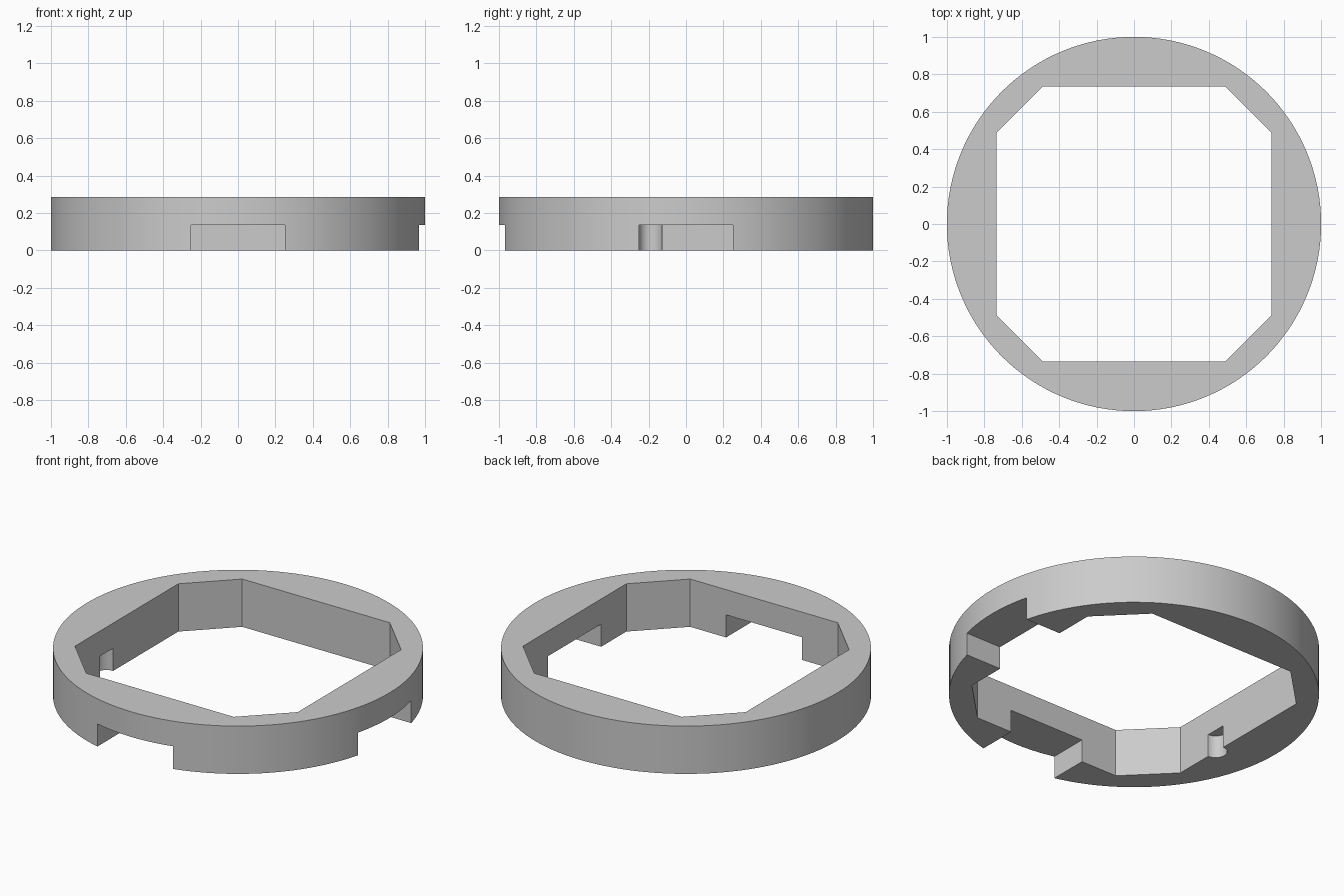
import bpy, bmesh, math

cube = bpy.data.objects.get("Cube")
if cube:
    bpy.data.objects.remove(cube, do_unlink=True)

HEIGHT = 0.285
NOTCH_TOP = 0.135
NOTCH_HALF = 0.25
FLAT = 0.735      # centre to long inner walls
CORNER = 0.487    # half length of long inner walls


def circle(radius, count, cx=0, cy=0):
    return [(cx + radius * math.cos(2 * math.pi * i / count),
             cy + radius * math.sin(2 * math.pi * i / count)) for i in range(count)]


def box(x0, x1, y0, y1):
    return [(x0, y0), (x1, y0), (x1, y1), (x0, y1)]


def prism(name, outline, bottom, top):
    """Upright prism over a counter-clockwise outline."""
    bm = bmesh.new()
    base = bm.faces.new([bm.verts.new((x, y, bottom)) for x, y in outline])
    moved = bmesh.ops.extrude_face_region(bm, geom=[base])["geom"]
    bmesh.ops.translate(bm, vec=(0, 0, top - bottom),
                        verts=[v for v in moved if isinstance(v, bmesh.types.BMVert)])
    bmesh.ops.recalc_face_normals(bm, faces=bm.faces)
    mesh = bpy.data.meshes.new(name)
    bm.to_mesh(mesh)
    bm.free()
    obj = bpy.data.objects.new(name, mesh)
    bpy.context.collection.objects.link(obj)
    return obj


def cut(target, cutter):
    """Subtract the cutter, apply, and discard it."""
    cutter.hide_render = True
    mod = target.modifiers.new("cut", "BOOLEAN")
    mod.operation = "DIFFERENCE"
    mod.solver = "EXACT"
    mod.object = cutter
    bpy.context.view_layer.objects.active = target
    bpy.ops.object.modifier_apply(modifier=mod.name)
    bpy.data.objects.remove(cutter, do_unlink=True)


# Round collar
ring = prism("collar_ring", circle(1.0, 128), 0, HEIGHT)

# Square opening with chamfered corners
opening = []
for sx, sy in ((1, 1), (-1, 1), (-1, -1), (1, -1)):
    pair = [(sx * FLAT, sy * CORNER), (sx * CORNER, sy * FLAT)]
    opening += pair if sx * sy > 0 else pair[::-1]
cut(ring, prism("opening_cutter", opening, -0.1, HEIGHT + 0.1))

# Notches under the front and the +x side
cut(ring, prism("front_notch_cutter",
                box(-NOTCH_HALF, NOTCH_HALF, -1.1, -0.6), -0.1, NOTCH_TOP))
cut(ring, prism("side_notch_cutter",
                box(0.6, 1.1, -NOTCH_HALF, NOTCH_HALF), -0.1, NOTCH_TOP))

# Half-round pocket in the -x inner wall
cut(ring, prism("pocket_cutter", circle(0.063, 32, -FLAT, -0.19), -0.1, NOTCH_TOP))

# Plain grey
grey = bpy.data.materials.new("light_grey")
grey.use_nodes = True
colour = (0.6, 0.6, 0.6, 1)
grey.diffuse_color = colour
grey.node_tree.nodes["Principled BSDF"].inputs["Base Color"].default_value = colour
ring.data.materials.clear()
ring.data.materials.append(grey)

# Smooth curved walls, crisp edges
bpy.ops.object.select_all(action="DESELECT")
ring.select_set(True)
bpy.context.view_layer.objects.active = ring
bpy.ops.object.shade_smooth_by_angle(angle=math.radians(30))
